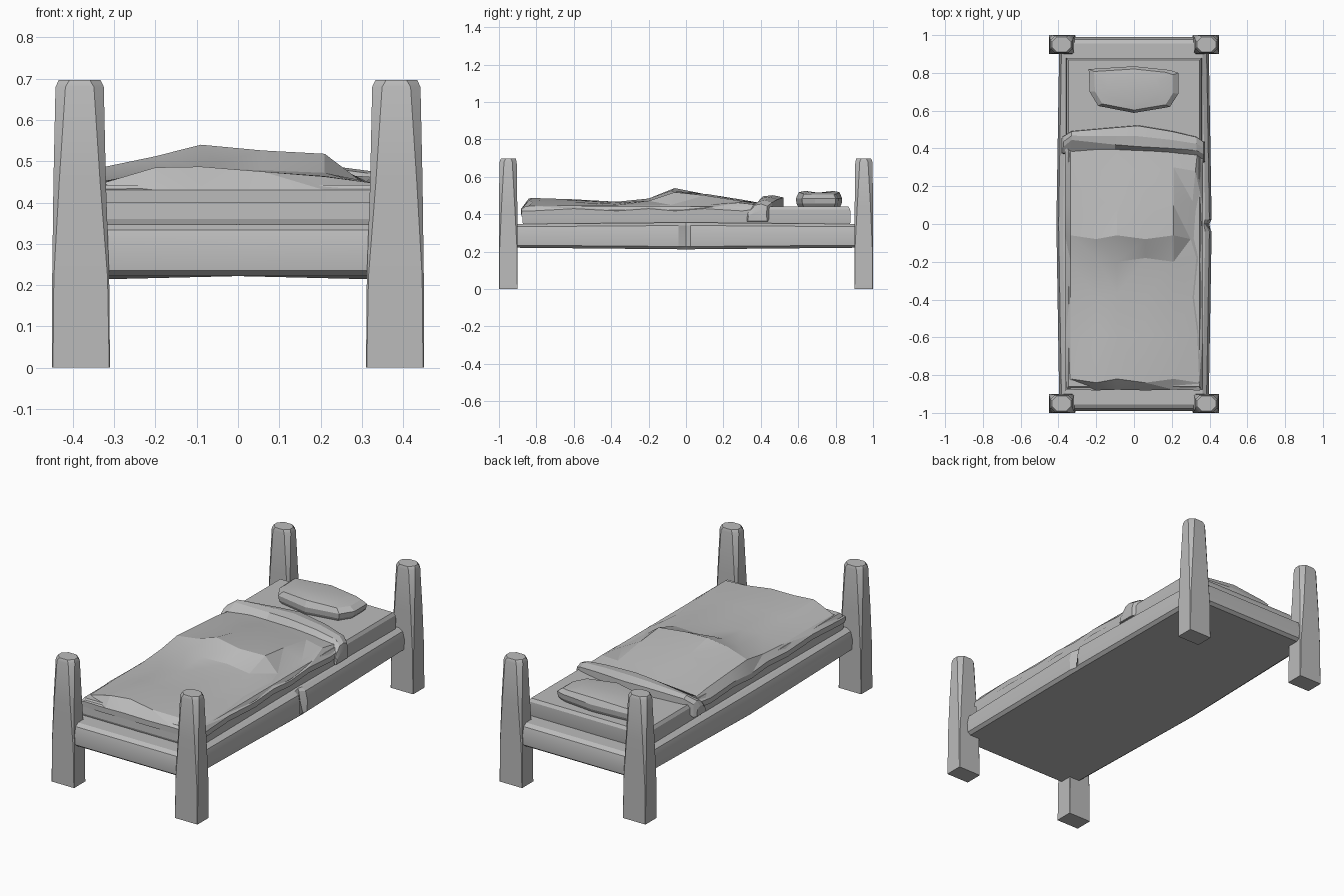
import bpy, bmesh, math

cube = bpy.data.objects.get("Cube")
if cube:
    bpy.data.objects.remove(cube, do_unlink=True)

grey = bpy.data.materials.new("plain grey")
grey.use_nodes = True
grey.diffuse_color = (0.5, 0.5, 0.5, 1)
grey.node_tree.nodes["Principled BSDF"].inputs["Base Color"].default_value = (0.5, 0.5, 0.5, 1)


def finish(name, bm, angle):
    bmesh.ops.recalc_face_normals(bm, faces=bm.faces)
    mesh = bpy.data.meshes.new(name)
    bm.to_mesh(mesh)
    bm.free()
    mesh.materials.append(grey)
    ob = bpy.data.objects.new(name, mesh)
    bpy.context.collection.objects.link(ob)
    bpy.ops.object.select_all(action='DESELECT')
    ob.select_set(True)
    bpy.context.view_layer.objects.active = ob
    bpy.ops.object.shade_smooth_by_angle(angle=math.radians(angle))
    return ob


def loft(name, rings, angle=25):
    """Skin closed rings of equal point count and cap both ends."""
    bm = bmesh.new()
    loops = [[bm.verts.new(p) for p in ring] for ring in rings]
    n = len(loops[0])
    for a, b in zip(loops, loops[1:]):
        for i in range(n):
            j = (i + 1) % n
            bm.faces.new((a[i], a[j], b[j], b[i]))
    bm.faces.new(loops[0])
    bm.faces.new(loops[-1])
    return finish(name, bm, angle)


# Tapered posts whose corners soften towards the top
def post_ring(sx, sy, z, x0, x1, y0, y1, c):
    plan = [(x0 + c, y0), (x1 - c, y0), (x1, y0 + c), (x1, y1 - c),
            (x1 - c, y1), (x0 + c, y1), (x0, y1 - c), (x0, y0 + c)]
    return [(sx * x, sy * y, z) for x, y in plan]


for end, sy in (("foot", -1), ("head", 1)):
    for side, sx in (("right", -1), ("left", 1)):
        loft(f"{end}_post_{side}", [
            post_ring(sx, sy, 0, 0.31, 0.45, 0.9, 1.0, 0.002),
            post_ring(sx, sy, 0.22, 0.312, 0.45, 0.9, 1.0, 0.004),
            post_ring(sx, sy, 0.45, 0.32, 0.447, 0.902, 1.0, 0.014),
            post_ring(sx, sy, 0.68, 0.325, 0.442, 0.905, 0.997, 0.024),
            post_ring(sx, sy, 0.697, 0.333, 0.434, 0.91, 0.99, 0.026)], 35)


# Bulging frame with a split in the middle of the left rail
def frame_ring(z, inset, notch):
    hx, hy = 0.395 - inset, 0.99 - inset
    plan = [(-hx, -hy), (0, -hy), (hx, -hy), (hx + 0.016, -0.04),
            (hx + 0.016 - notch, 0), (hx + 0.016, 0.025), (hx, hy), (0, hy),
            (-hx, hy), (-hx - 0.016, 0)]
    ring = []
    for x, y in plan:
        swell = 1 + 0.15 * (1 - abs(y) / 0.99)
        ring.append((x, y, 0.285 + (z - 0.285) * swell))
    return ring


loft("bed_frame", [frame_ring(0.222, 0.022, 0.0), frame_ring(0.235, 0.004, 0.008),
                   frame_ring(0.288, 0.0, 0.028), frame_ring(0.333, 0.012, 0.024),
                   frame_ring(0.347, 0.034, 0.008)], 20)


# Mattress with softened edges
def box_ring(z, hx, y0, y1):
    return [(-hx, y0, z), (hx, y0, z), (hx, y1, z), (-hx, y1, z)]


loft("mattress", [box_ring(0.33, 0.352, -0.865, 0.872), box_ring(0.36, 0.359, -0.875, 0.88),
                  box_ring(0.425, 0.357, -0.872, 0.878), box_ring(0.442, 0.347, -0.86, 0.868)], 20)

# Rumpled blanket: each row is y, left fold position, then heights across in thousandths
rows = [(-0.82, 0.345, (445, 485, 487, 475, 463, 445)),
        (-0.60, 0.335, (450, 476, 480, 474, 464, 446)),
        (-0.37, 0.310, (450, 464, 467, 461, 455, 446)),
        (-0.20, 0.330, (462, 482, 484, 478, 472, 447)),
        (-0.06, 0.300, (484, 512, 540, 526, 518, 450)),
        (0.10, 0.310, (474, 495, 508, 507, 501, 452)),
        (0.30, 0.325, (460, 474, 478, 476, 470, 462)),
        (0.40, 0.340, (446, 458, 460, 458, 454, 446))]
columns = (-0.335, -0.2, -0.09, 0.06, 0.21)
bm = bmesh.new()
grid = []
for k, (y, fold, heights) in enumerate(rows):
    skew = 0.02 if k % 2 else -0.02
    xs = columns + (fold,)
    hem = 0.424 + skew * 0.3
    line = [(-0.365, y, hem - 0.03), (-0.366, y, hem)]
    line += [(x, y + skew * (i % 2), h / 1000) for i, (x, h) in enumerate(zip(xs, heights))]
    line += [(0.364, y, hem), (0.363, y, hem - 0.03)]
    if k == 0:
        # Foot hem dropping over the mattress end
        for z in (0.40, 0.43):
            grid.append([bm.verts.new((x, -0.877 - 0.004 * (i % 2), min(z, p))) for i, (x, _, p) in enumerate(line)])
    grid.append([bm.verts.new(p) for p in line])
for a, b in zip(grid, grid[1:]):
    for i in range(len(a) - 1):
        bm.faces.new((a[i], a[i + 1], b[i + 1], b[i]))
bmesh.ops.triangulate(bm, faces=bm.faces, quad_method='SHORT_EDGE')
finish("blanket", bm, 12)


# Turned-back blanket fold, draped over both sides
def fold_ring(x, front, ridge, back, low, high):
    return [(x, front, low), (x, front + 0.004, low + (high - low) * 0.45), (x, ridge, high - 0.006),
            (x, (ridge + back) / 2, high), (x, back, high - 0.012), (x, back + 0.003, low)]


loft("blanket_fold", [
    fold_ring(-0.385, 0.375, 0.40, 0.45, 0.375, 0.425),
    fold_ring(-0.372, 0.37, 0.41, 0.465, 0.372, 0.455),
    fold_ring(-0.33, 0.38, 0.445, 0.49, 0.42, 0.485),
    fold_ring(-0.1, 0.39, 0.42, 0.51, 0.43, 0.498),
    fold_ring(0.02, 0.385, 0.41, 0.52, 0.43, 0.502),
    fold_ring(0.2, 0.375, 0.40, 0.49, 0.43, 0.492),
    fold_ring(0.33, 0.35, 0.39, 0.46, 0.42, 0.475),
    fold_ring(0.368, 0.325, 0.37, 0.435, 0.362, 0.455),
    fold_ring(0.376, 0.33, 0.37, 0.43, 0.364, 0.42)], 15)

# Angular pillow
outline = [(-0.24, 0.82), (-0.235, 0.70), (-0.19, 0.625), (0, 0.588), (0.19, 0.62),
           (0.235, 0.69), (0.235, 0.80), (0.19, 0.815), (0, 0.835)]


def pillow_ring(z, scale, tilt=0.0):
    return [(x * scale, 0.715 + (y - 0.715) * scale, z + tilt * (1 - abs(x) / 0.24)) for x, y in outline]


loft("pillow", [pillow_ring(0.436, 0.9), pillow_ring(0.458, 0.98), pillow_ring(0.485, 1.0),
                pillow_ring(0.506, 0.88, 0.012), pillow_ring(0.515, 0.6, 0.01)], 18)
